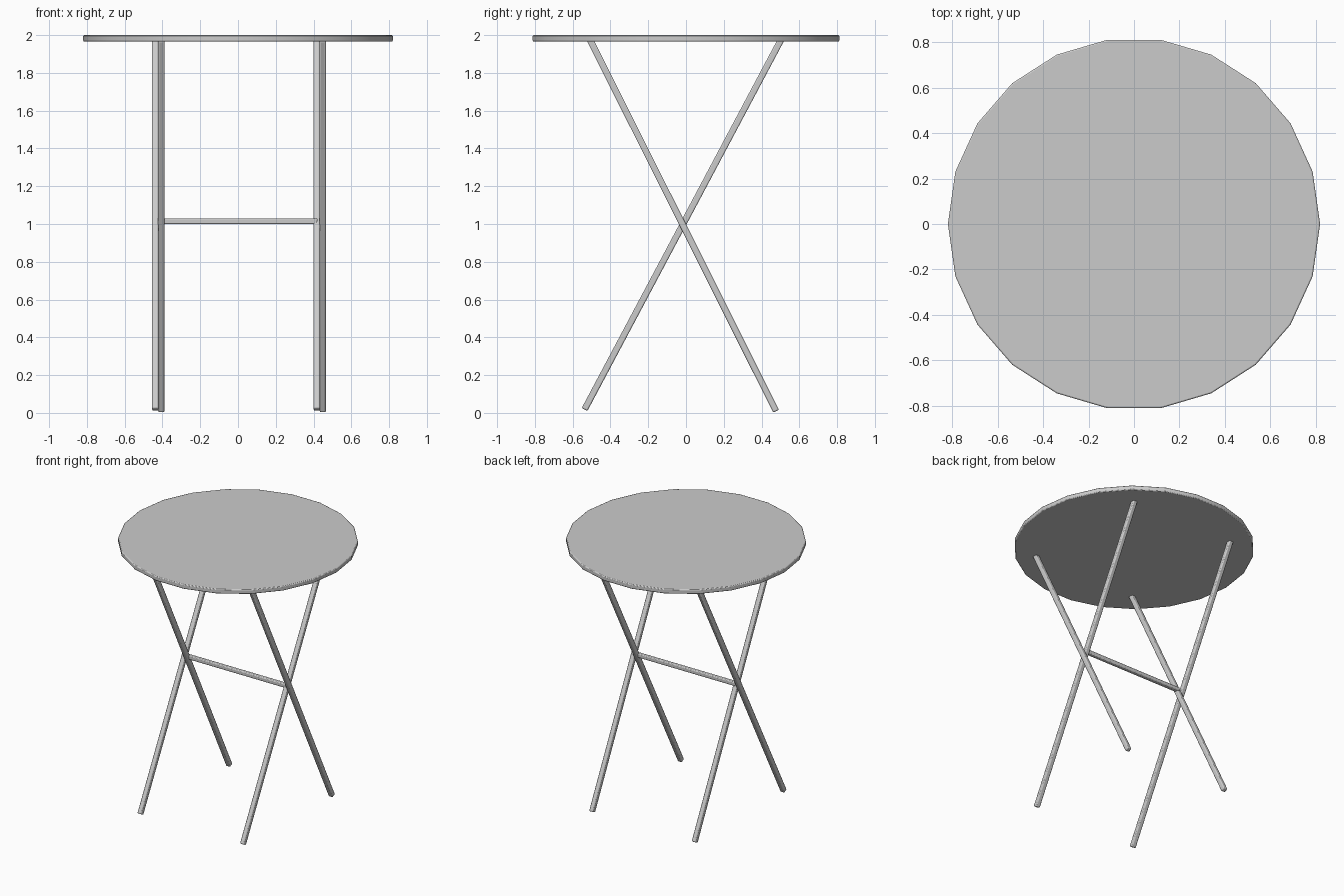
import bpy
import math
from mathutils import Vector

cube = bpy.data.objects.get("Cube")
if cube:
    bpy.data.objects.remove(cube)

# One grey for the whole table
grey = bpy.data.materials.new("grey")
grey.use_nodes = True
colour = (0.6, 0.6, 0.6, 1)
grey.diffuse_color = colour
grey.node_tree.nodes["Principled BSDF"].inputs["Base Color"].default_value = colour


def finish(obj, name, bevel):
    """Name, colour, soften the edges and shade smooth."""
    obj.name = name
    obj.data.materials.append(grey)
    bpy.ops.object.transform_apply(location=False, rotation=True, scale=True)
    mod = obj.modifiers.new("soft_edges", "BEVEL")
    mod.width = bevel
    mod.segments = 2
    mod.limit_method = "ANGLE"
    bpy.ops.object.shade_smooth_by_angle(angle=math.radians(40))


def bar(name, start, end, width):
    """Square bar with softened edges between two points."""
    start, end = Vector(start), Vector(end)
    run = end - start
    bpy.ops.mesh.primitive_cube_add(size=1, location=(start + end) / 2)
    obj = bpy.context.object
    obj.rotation_euler = run.to_track_quat("Z", "Y").to_euler()
    obj.scale = (width, width, run.length)
    finish(obj, name, width * 0.2)


# Round top with flat sides
bpy.ops.mesh.primitive_cylinder_add(
    vertices=22, radius=0.82, depth=0.034, location=(0, 0, 1.983),
    rotation=(0, 0, math.pi / 2))
finish(bpy.context.object, "table_top", 0.006)

# Two pairs of crossed legs, side by side where they cross
for side, x in (("right", -0.422), ("left", 0.433)):
    outer = -0.016
    bar(side + "_rising_back_leg", (x + outer, -0.537, 0.018),
        (x + outer, 0.503, 1.975), 0.034)
    bar(side + "_rising_front_leg", (x - outer, 0.477, 0.009),
        (x - outer, -0.508, 1.975), 0.034)

# Stretcher joining the crossings
bar("stretcher", (-0.41, -0.015, 1.015), (0.42, -0.015, 1.015), 0.03)
